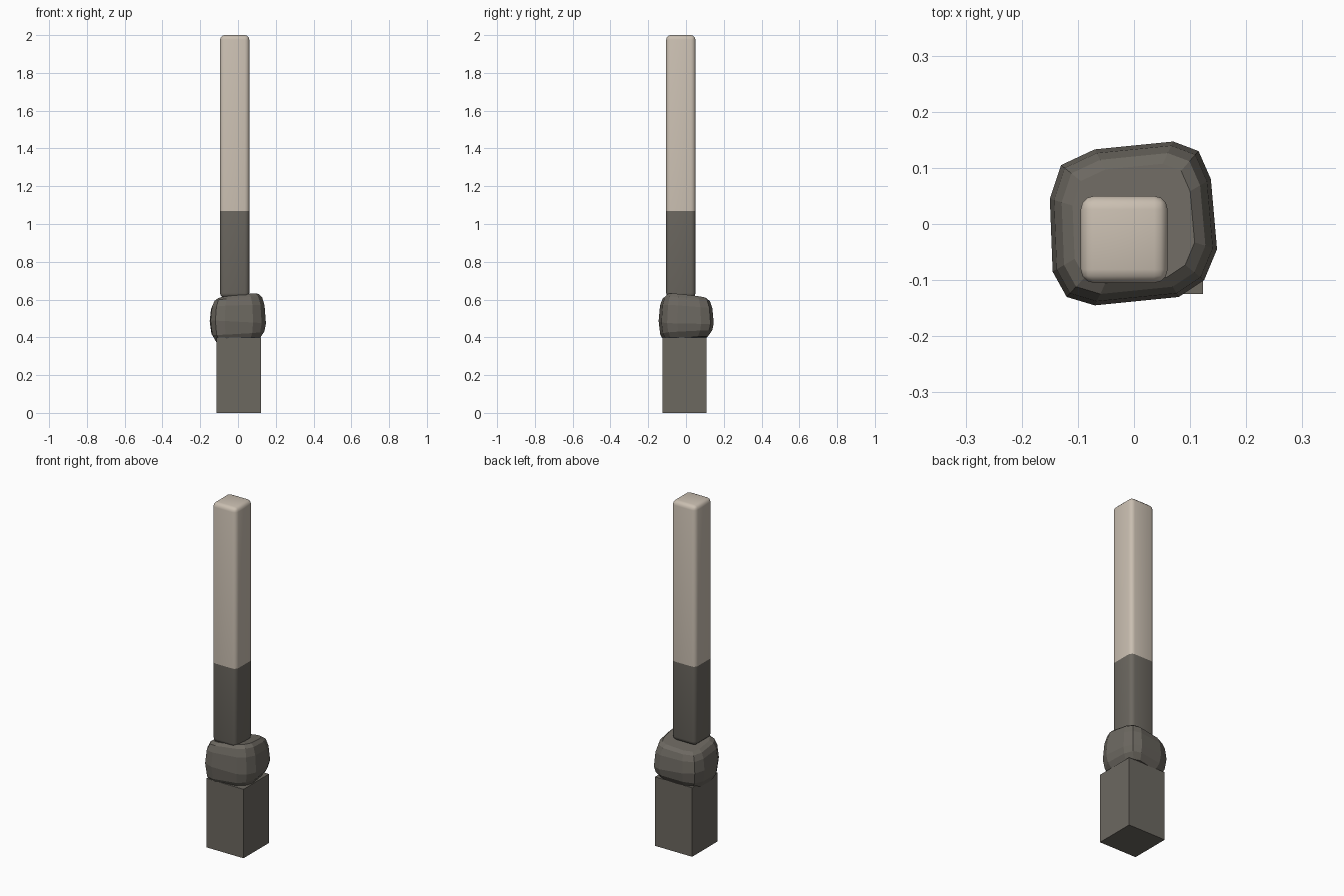
import bpy, bmesh
from mathutils import Vector

cube = bpy.data.objects.get("Cube")
if cube:
    bpy.data.objects.remove(cube, do_unlink=True)


def make_material(name, rgb):
    mat = bpy.data.materials.new(name)
    mat.use_nodes = True
    mat.diffuse_color = (*rgb, 1)
    mat.node_tree.nodes["Principled BSDF"].inputs["Base Color"].default_value = (*rgb, 1)
    return mat


stone = make_material("dark stone", (0.15, 0.138, 0.118))
cream = make_material("pale cream", (0.59, 0.52, 0.44))


def finish(name, bm, materials):
    bmesh.ops.recalc_face_normals(bm, faces=bm.faces)
    mesh = bpy.data.meshes.new(name)
    bm.to_mesh(mesh)
    bm.free()
    for mat in materials:
        mesh.materials.append(mat)
    obj = bpy.data.objects.new(name, mesh)
    bpy.context.collection.objects.link(obj)
    return obj


def box(low, high):
    bm = bmesh.new()
    bmesh.ops.create_cube(bm, size=1)
    low, high = Vector(low), Vector(high)
    for v in bm.verts:
        v.co = (low + high) / 2 + v.co * (high - low)
    return bm


# Square base block
finish("base_block", box((-0.115, -0.125, 0), (0.123, 0.108, 0.4)), [stone])

# Tall post with softened edges, dark below and pale above
SPLIT = 1.07
bm = box((-0.095, -0.105, 0.61), (0.06, 0.05, 2))
bmesh.ops.bevel(bm, geom=bm.edges[:], offset=0.024, segments=3, profile=0.5, affect='EDGES')
bmesh.ops.bisect_plane(bm, geom=bm.verts[:] + bm.edges[:] + bm.faces[:],
                       plane_co=(0, 0, SPLIT), plane_no=(0, 0, 1))
for f in bm.faces:
    f.smooth = True
    f.material_index = int(f.calc_center_median().z > SPLIT)
post = finish("post", bm, [stone, cream])
bpy.context.view_layer.objects.active = post
post.select_set(True)
bpy.ops.object.shade_smooth_by_angle(angle=0.6)

# Lumpy boulder: one outline lofted through tilted levels
outline = [(-0.15, 0.045), (-0.13, 0.105), (-0.07, 0.133), (0.07, 0.147),
           (0.115, 0.13), (0.137, 0.08), (0.148, -0.045), (0.125, -0.1),
           (0.08, -0.13), (-0.07, -0.145), (-0.12, -0.13), (-0.145, -0.085)]
# Each level: height, scale, slope along x, slope along y
levels = [(0.388, 0.78, 0.07, 0.07), (0.425, 0.94, 0.05, 0.05), (0.48, 1, -0.05, -0.02),
          (0.56, 0.95, 0.04, -0.07), (0.598, 0.86, 0.08, -0.08), (0.613, 0.73, 0.09, -0.08)]
bm = bmesh.new()
rings = [[bm.verts.new((x * s, y * s, z + x * sx + y * sy)) for x, y in outline]
         for z, s, sx, sy in levels]
count = len(outline)
for lower, upper in zip(rings, rings[1:]):
    for i in range(count):
        j = (i + 1) % count
        bm.faces.new((lower[i], lower[j], upper[j], upper[i]))
bm.faces.new(rings[0])
bm.faces.new(rings[-1])
finish("boulder", bm, [stone])
